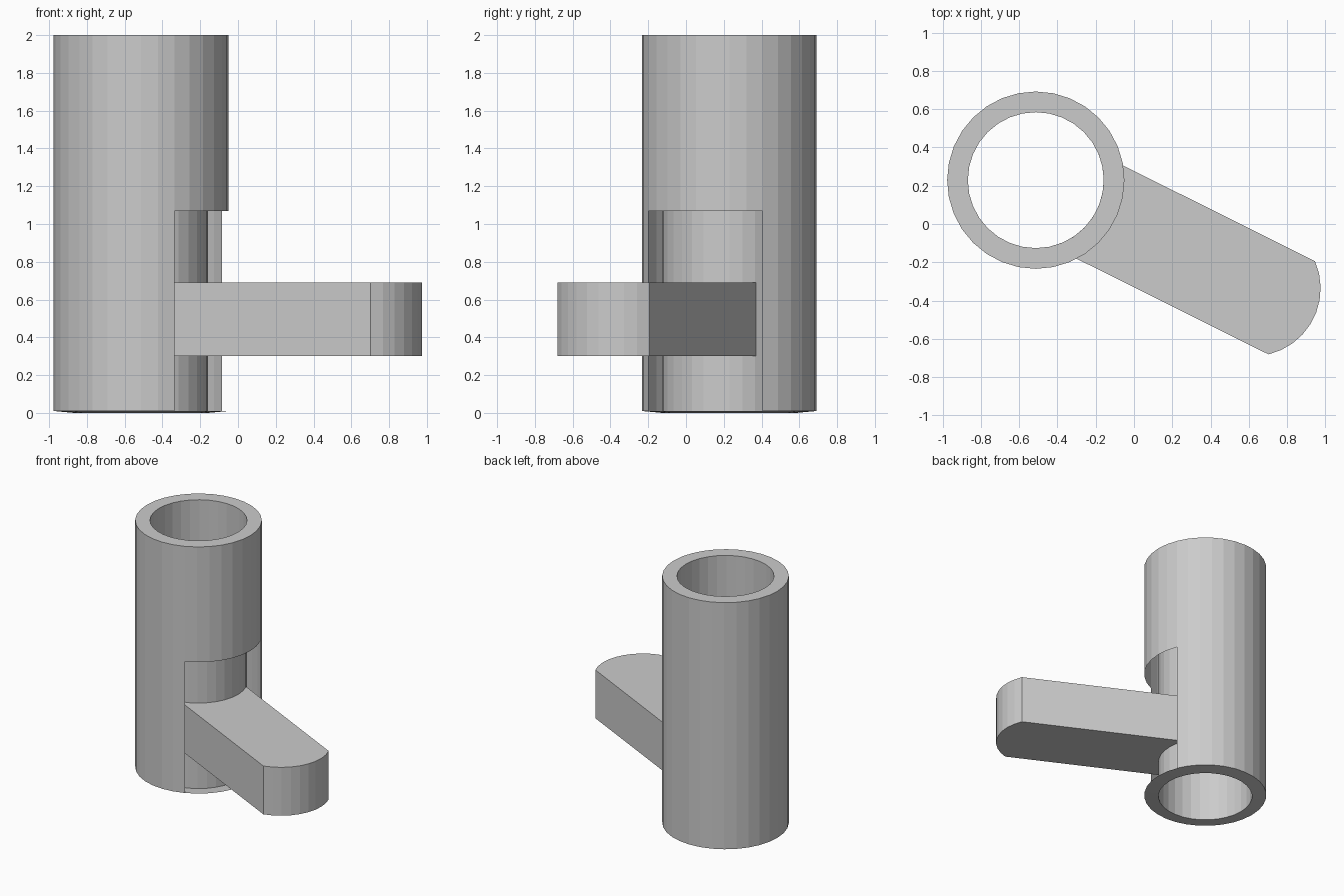
import bpy
import bmesh
from math import sin, cos, pi, radians, asin

if "Cube" in bpy.data.objects:
    bpy.data.objects.remove(bpy.data.objects["Cube"])

CX, CY = -0.513, 0.229        # tube axis
R_OUT, R_IN = 0.463, 0.355
SIDES = 32
OPEN = range(-6, 2)           # outer facets missing around the arm
Z_OPEN = 1.07


def finish(name, bm):
    mesh = bpy.data.meshes.new(name)
    bm.to_mesh(mesh)
    bm.free()
    obj = bpy.data.objects.new(name, mesh)
    bpy.context.collection.objects.link(obj)
    return obj


def ring(bm, radius, z):
    return [bm.verts.new((CX + radius * cos(2 * pi * i / SIDES),
                          CY + radius * sin(2 * pi * i / SIDES), z))
            for i in range(SIDES)]


def bridge(bm, a, b, skip=()):
    for i in range(SIDES):
        if i not in skip:
            j = (i + 1) % SIDES
            bm.faces.new((a[i], a[j], b[j], b[i]))


# Hollow tube: thin double wall with an open window in the outer skin
bm = bmesh.new()
outer_low = ring(bm, R_OUT, 0.01)
outer_mid = ring(bm, R_OUT, Z_OPEN)
outer_top = ring(bm, R_OUT, 2.0)
inner_top = ring(bm, R_IN, 2.0)
inner_low = ring(bm, R_IN, 0.0)
bridge(bm, outer_low, outer_mid, {i % SIDES for i in OPEN})
bridge(bm, outer_mid, outer_top)
bridge(bm, outer_top, inner_top)
bridge(bm, inner_top, inner_low)
bridge(bm, inner_low, outer_low)
# merge the level rim edges back into tall facets where there is no window
bmesh.ops.dissolve_edges(
    bm, edges=[e for i in range(SIDES) if i not in {k % SIDES for k in OPEN}
               for e in [bm.edges.get((outer_mid[i], outer_mid[(i + 1) % SIDES]))]],
    use_verts=False)
finish("tube", bm)

# Arm: starts on the inner wall, ends in an arc of the same radius
ANGLE, REACH, HALF_WIDTH = radians(-26.5), 1.266, 0.272
spread = asin(HALF_WIDTH / R_IN)
STEPS = 9


def arc(shift):
    pts = []
    for i in range(STEPS + 1):
        a = ANGLE - spread + 2 * spread * i / STEPS
        pts.append((CX + shift * cos(ANGLE) + R_IN * cos(a),
                    CY + shift * sin(ANGLE) + R_IN * sin(a)))
    return pts


bm = bmesh.new()
rows = [[bm.verts.new((x, y, z)) for x, y in arc(shift)]
        for shift, z in ((0, 0.30), (REACH, 0.30), (REACH, 0.69), (0, 0.69))]
# underside, rounded tip, top
for a, b in zip(rows, rows[1:]):
    for i in range(STEPS):
        bm.faces.new((a[i], b[i], b[i + 1], a[i + 1]))
# flat sides
bm.faces.new([r[0] for r in reversed(rows)])
bm.faces.new([r[-1] for r in rows])
bmesh.ops.recalc_face_normals(bm, faces=bm.faces)
finish("arm", bm)
